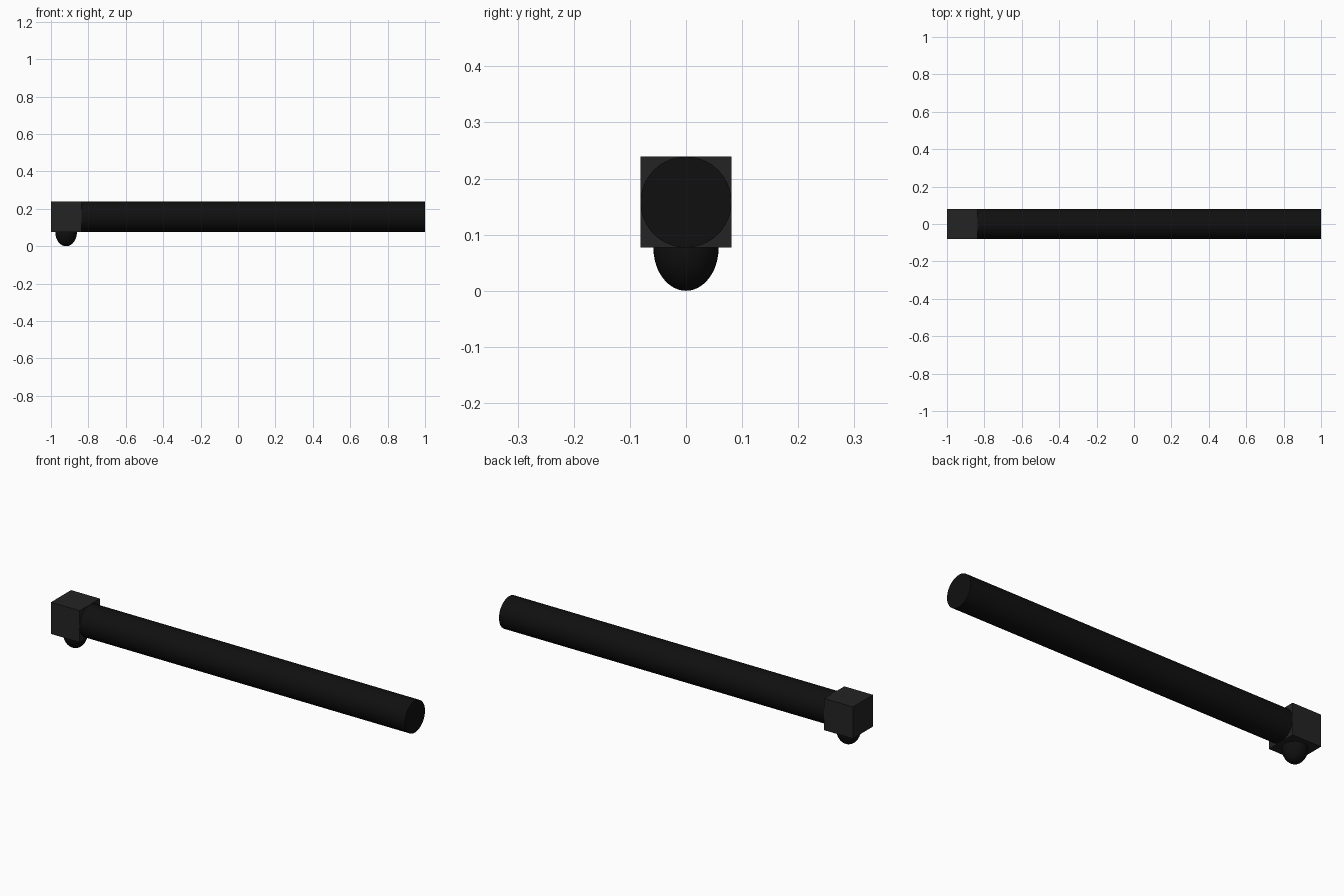
import bpy, math

if "Cube" in bpy.data.objects:
    bpy.data.objects.remove(bpy.data.objects["Cube"])


def material(name, v):
    m = bpy.data.materials.new(name)
    m.diffuse_color = (v, v, v, 1)
    m.use_nodes = True
    m.node_tree.nodes["Principled BSDF"].inputs["Base Color"].default_value = m.diffuse_color
    return m


def finish(name, mat, smooth=False):
    ob = bpy.context.object
    ob.name = name
    ob.data.materials.append(mat)
    bpy.ops.object.transform_apply(location=False, rotation=True, scale=True)
    if smooth:
        bpy.ops.object.shade_smooth_by_angle(angle=math.radians(30))
    return ob


charcoal = material("charcoal", 0.017)
black = material("black", 0.005)

R = 0.081      # tube radius and half block height
Z = 0.158      # axis height
BX = -0.919    # block centre

# Square end block
bpy.ops.mesh.primitive_cube_add(size=1, location=(BX, 0, Z))
bpy.context.object.scale = (0.162, 2 * R, 2 * R)
finish("end_block", charcoal)

# Long round tube running from the block to the far end
x0, x1 = -0.84, 1.0
bpy.ops.mesh.primitive_cylinder_add(vertices=64, radius=R, depth=x1 - x0,
                                    location=((x0 + x1) / 2, 0, Z),
                                    rotation=(0, math.pi / 2, 0))
finish("long_tube", black, True)

# Stretched round button hanging under the block
bpy.ops.mesh.primitive_uv_sphere_add(segments=48, ring_count=24, radius=1,
                                     location=(BX, 0, 0.076))
bpy.context.object.scale = (0.058, 0.058, 0.076)
finish("under_button", black, True)
